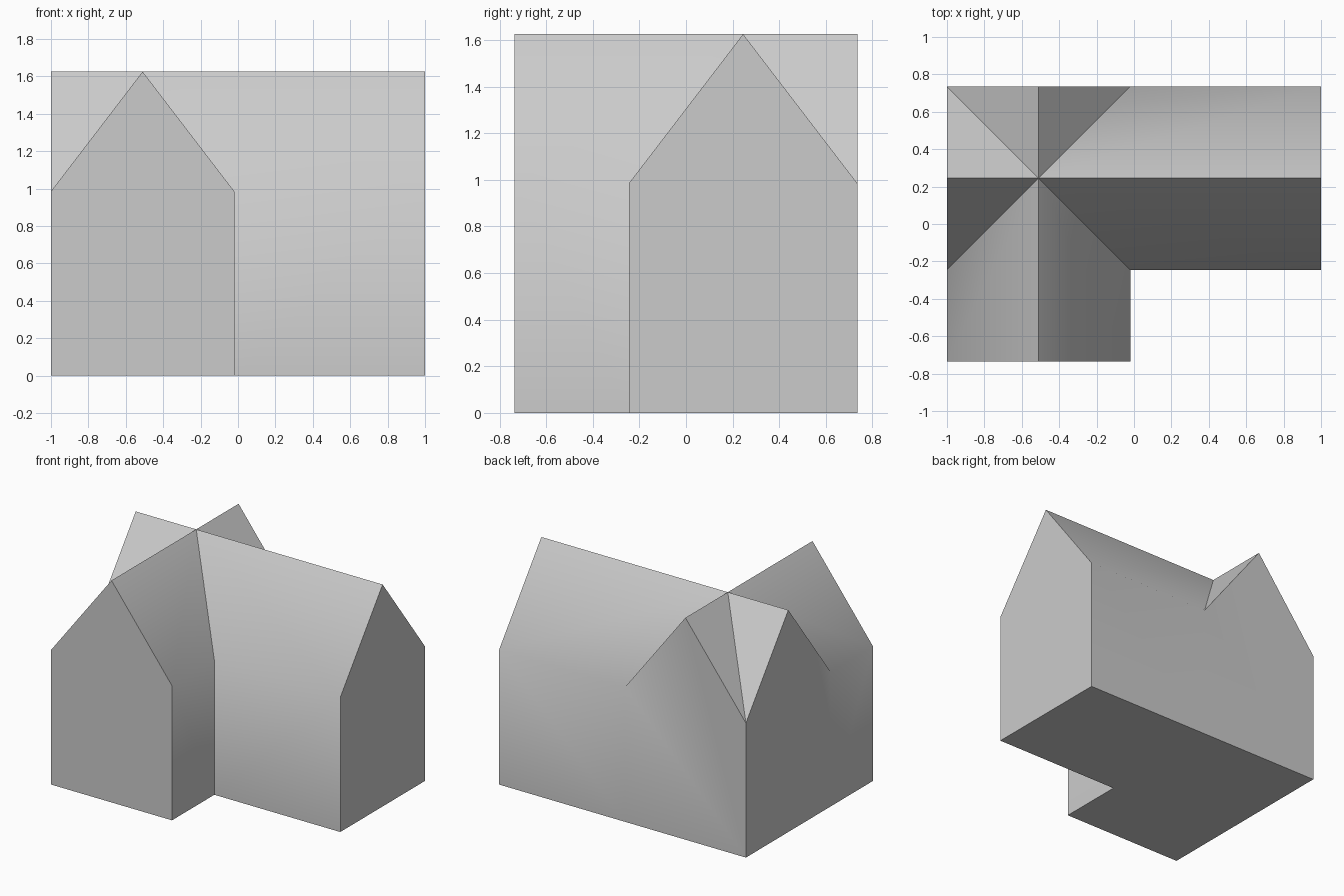
import bpy, bmesh, math
from mathutils import Matrix, Vector

if "Cube" in bpy.data.objects:
    bpy.data.objects.remove(bpy.data.objects["Cube"], do_unlink=True)

HALF, EAVE, RIDGE = 0.49, 0.985, 1.625
CENTRE = Vector((-0.51, 0.245, 0))
# Length of each wing from the crossing: +x, +y, -x, -y
WINGS = [1.51, HALF, HALF, 0.98]

mat = bpy.data.materials.new("plain grey")
mat.use_nodes = True
grey = (0.6, 0.6, 0.6, 1)
mat.diffuse_color = grey
mat.node_tree.nodes["Principled BSDF"].inputs["Base Color"].default_value = grey

bm = bmesh.new()


def face(turn, *points):
    bm.faces.new([bm.verts.new(turn @ Vector(p) + CENTRE) for p in points])


for i, length in enumerate(WINGS):
    turn = Matrix.Rotation(i * math.pi / 2, 3, 'Z')
    long_wing = length > HALF
    # Gable end
    face(turn, (length, -HALF, 0), (length, HALF, 0), (length, HALF, EAVE),
         (length, 0, RIDGE), (length, -HALF, EAVE))
    for side in (-HALF, HALF):
        # Roof slope from the ridge down to the eave and valley
        slope = [(0, 0, RIDGE), (length, 0, RIDGE), (length, side, EAVE)]
        if long_wing:
            slope.append((HALF, side, EAVE))
            # Side wall
            face(turn, (HALF, side, 0), (length, side, 0),
                 (length, side, EAVE), (HALF, side, EAVE))
        face(turn, *slope)
    # Floor of the wing
    if long_wing:
        face(turn, (HALF, -HALF, 0), (HALF, HALF, 0),
             (length, HALF, 0), (length, -HALF, 0))

# Floor under the crossing
face(Matrix.Identity(3), (-HALF, -HALF, 0), (-HALF, HALF, 0), (HALF, HALF, 0), (HALF, -HALF, 0))

bmesh.ops.remove_doubles(bm, verts=bm.verts, dist=0.001)
# Drop the gable ends hidden inside where a wing is only as long as the crossing
bmesh.ops.recalc_face_normals(bm, faces=bm.faces)
mesh = bpy.data.meshes.new("house_shell")
bm.to_mesh(mesh)
bm.free()
mesh.materials.append(mat)
house = bpy.data.objects.new("house_shell", mesh)
bpy.context.collection.objects.link(house)

# Soft eaves, crisp ridges, valleys and corners
bpy.ops.object.select_all(action='DESELECT')
house.select_set(True)
bpy.context.view_layer.objects.active = house
bpy.ops.object.shade_smooth_by_angle(angle=math.radians(45))
